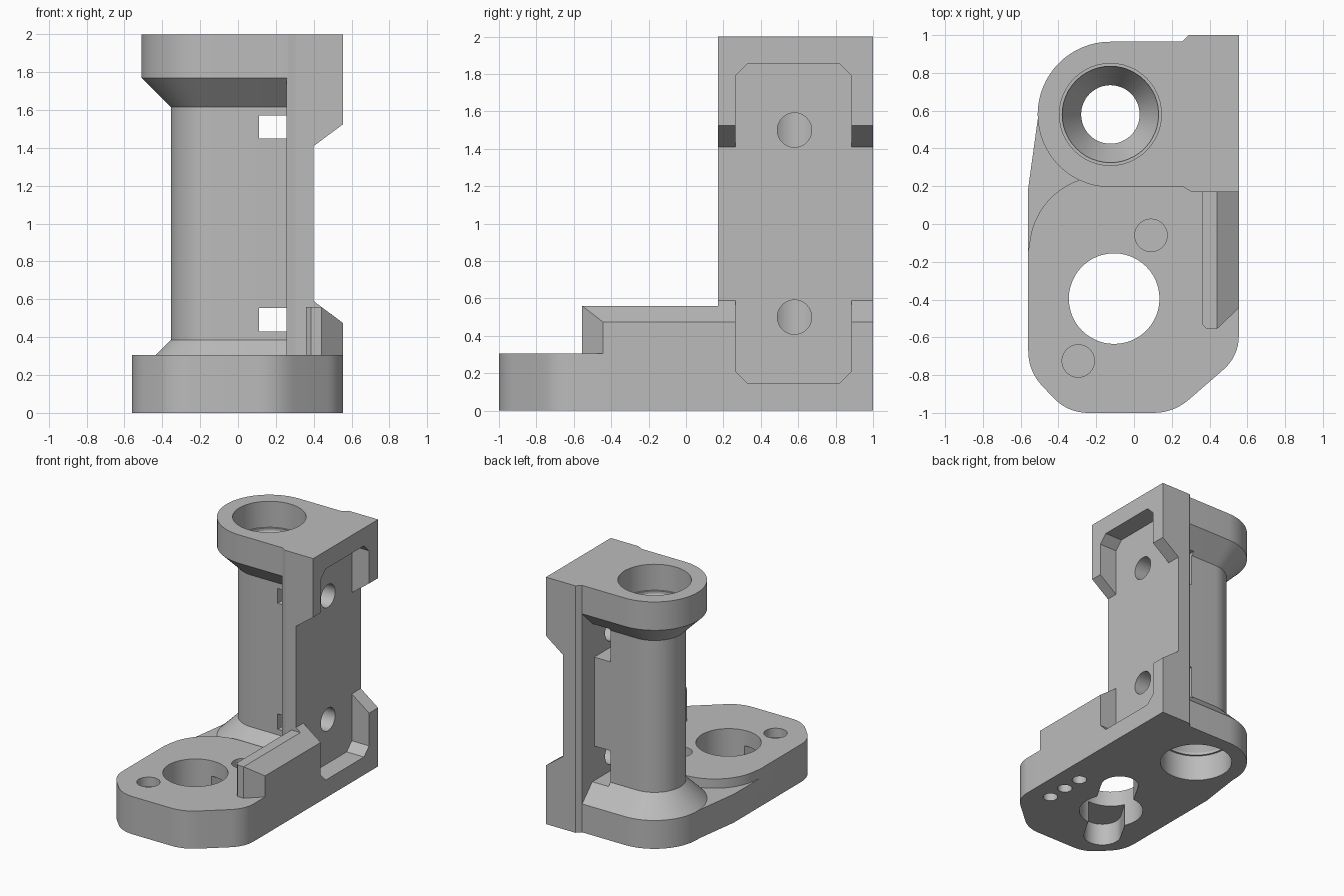
import bpy, bmesh
from math import sin, cos, pi
from mathutils import Vector

cube = bpy.data.objects.get("Cube")
if cube:
    bpy.data.objects.remove(cube, do_unlink=True)

grey = bpy.data.materials.new("plain_grey")
grey.use_nodes = True
grey.diffuse_color = (0.5, 0.5, 0.5, 1)
grey.node_tree.nodes["Principled BSDF"].inputs["Base Color"].default_value = (0.5, 0.5, 0.5, 1)


def loft(name, rings):
    """Skin closed rings of equal length and cap both ends."""
    bm = bmesh.new()
    loops = [[bm.verts.new(p) for p in ring] for ring in rings]
    n = len(loops[0])
    for a, b in zip(loops, loops[1:]):
        for i in range(n):
            j = (i + 1) % n
            bm.faces.new((a[i], a[j], b[j], b[i]))
    bm.faces.new(loops[0][::-1])
    bm.faces.new(loops[-1])
    bmesh.ops.recalc_face_normals(bm, faces=bm.faces)
    mesh = bpy.data.meshes.new(name)
    bm.to_mesh(mesh)
    bm.free()
    mesh.materials.append(grey)
    ob = bpy.data.objects.new(name, mesh)
    bpy.context.collection.objects.link(ob)
    return ob


def prism(name, pts, lo, hi, axis="z"):
    place = {"z": lambda a, b, h: (a, b, h),
             "y": lambda a, b, h: (a, h, b),
             "x": lambda a, b, h: (h, a, b)}[axis]
    return loft(name, [[place(a, b, h) for a, b in pts] for h in (lo, hi)])


def arc(cx, cy, r, start, end, n):
    return [(cx + r * cos(start + (end - start) * i / n),
             cy + r * sin(start + (end - start) * i / n)) for i in range(n + 1)]


def circle(cx, cy, r, n=48):
    return arc(cx, cy, r, 0, 2 * pi, n)[:-1]


def box(x0, x1, y0, y1):
    return [(x0, y0), (x1, y0), (x1, y1), (x0, y1)]


def fillet(corners, size, n=8):
    """Round each inner corner of an open path."""
    out = [corners[0]]
    for p, c, q in zip(corners, corners[1:], corners[2:]):
        p, c, q = Vector(p), Vector(c), Vector(q)
        a = c + (p - c).normalized() * size
        b = c + (q - c).normalized() * size
        for i in range(n + 1):
            t = i / n
            out.append(tuple(a * (1 - t) ** 2 + c * 2 * t * (1 - t) + b * t * t))
    return out + [corners[-1]]


def combine(target, tool, operation):
    mod = target.modifiers.new("combine", "BOOLEAN")
    mod.operation = operation
    mod.solver = "EXACT"
    mod.object = tool
    bpy.context.view_layer.objects.active = target
    bpy.ops.object.modifier_apply(modifier=mod.name)
    bpy.data.objects.remove(tool, do_unlink=True)


BX, BY = -0.125, 0.58      # bearing axis
MX, MY = -0.105, -0.395    # motor axis

# Foot: thick front plate and a thinner ledge running back to the column
front = fillet([(-0.56, -0.14), (-0.56, -0.78), (-0.35, -1), (0.21, -1),
                (0.555, -0.70), (0.555, 0.25)], 0.11)
body = prism("bracket_body", front + arc(-0.16, -0.14, 0.395, pi / 2, pi, 20)[:-1], 0, 0.305)
ledge = prism("ledge", front[1:-1] + [(0.555, 0.5), (0.3, BY), (BX, BY), (-0.506, BY), (-0.56, 0.19)], 0, 0.23)

# Column with flared ends, rounded on one side and flat towards the plate
def column_ring(r, z):
    side = arc(BX, BY, r, pi / 2, 3 * pi / 2, 32)
    return [(x, y, z) for x, y in side + [(0.3, BY - r), (0.3, BY + r)]]

column = loft("column", [column_ring(r, z) for r, z in
              ((0.385, 0), (0.385, 0.23), (0.23, 0.385),
               (0.23, 1.615), (0.385, 1.77), (0.385, 2))])

# Mounting plate with protruding ends
plate = prism("plate", [(0.255, 0.2), (0.305, 0.17), (0.555, 0.17), (0.555, 1),
                        (0.29, 1), (0.255, 0.965)], 0, 2)
plate_side = prism("plate_side", [(0, 0), (0.555, 0), (0.555, 0.475), (0.4, 0.59), (0.4, 1.41),
                                  (0.555, 1.525), (0.555, 2), (0, 2)], -0.5, 1.5, "y")
combine(plate, plate_side, "INTERSECT")

# Side rail with bevelled top and end
rail = prism("rail", [(0.36, 0), (0.36, 0.56), (0.44, 0.56), (0.555, 0.475), (0.555, 0)], -0.7, 0.3, "y")
rail_plan = prism("rail_plan", [(0.36, -0.53), (0.385, -0.555), (0.44, -0.555), (0.555, -0.445),
                                (0.555, 0.25), (0.36, 0.25)], -0.1, 1)
combine(rail, rail_plan, "INTERSECT")

for part in (ledge, column, plate, rail):
    combine(body, part, "UNION")

# Shallow chamfered pocket in the plate
y0, y1, z0, z1, c = 0.265, 0.885, 0.145, 1.855, 0.065
cutters = [prism("pocket", [(y0 + c, z0), (y1 - c, z0), (y1, z0 + c), (y1, z1 - c), (y1 - c, z1),
                            (y0 + c, z1), (y0, z1 - c), (y0, z0 + c)], 0.4, 0.7, "x")]

# Shaft bore with a bearing seat at each end
bore = [(0.27, -0.1), (0.27, 0.21), (0.255, 0.21), (0.255, 0.23), (0.155, 0.4)]
bore += [(r, 2 - z) for r, z in reversed(bore)]
cutters.append(loft("bore", [[(x, y, z) for x, y in circle(BX, BY, r)] for r, z in bore]))

# Screw holes, nut pockets and narrow windows, low and high
for z, low, high in ((0.5, 0.43, 0.555), (1.5, 1.45, 1.57)):
    cutters.append(prism("screw_hole", circle(BY, z, 0.092, 32), BX, 0.7, "x"))
    cutters.append(prism("nut_pocket", box(0.11, 0.255, z - 0.14, z + 0.14), 0.47, 0.9, "y"))
    cutters.append(prism("window", box(0.11, 0.255, low, high), 0.2, 0.9, "y"))

# Motor opening, blind bolt holes above and a slanted slot below
cutters.append(prism("motor_hole", circle(MX, MY, 0.24), -0.1, 0.5))
ends = [(0.09, -0.06), (-0.295, -0.725)]
for x, y in ends:
    cutters.append(prism("bolt_hole", circle(x, y, 0.086, 32), 0.23, 0.5))
slant = pi / 3
slot = arc(*ends[0], 0.14, slant - pi / 2, slant + pi / 2, 16)
slot += arc(*ends[1], 0.14, slant + pi / 2, slant + 3 * pi / 2, 16)
cutters.append(prism("slot", slot, -0.1, 0.18))

# Row of small holes underneath
for y in (-0.53, -0.36, -0.19):
    cutters.append(prism("small_hole", circle(0.38, y, 0.055, 24), -0.1, 0.12))

for cutter in cutters:
    combine(body, cutter, "DIFFERENCE")

# One material, smooth round walls with sharp edges
body.data.materials.clear()
body.data.materials.append(grey)
bpy.ops.object.select_all(action="DESELECT")
body.select_set(True)
bpy.context.view_layer.objects.active = body
bpy.ops.object.shade_smooth_by_angle(angle=0.4)
